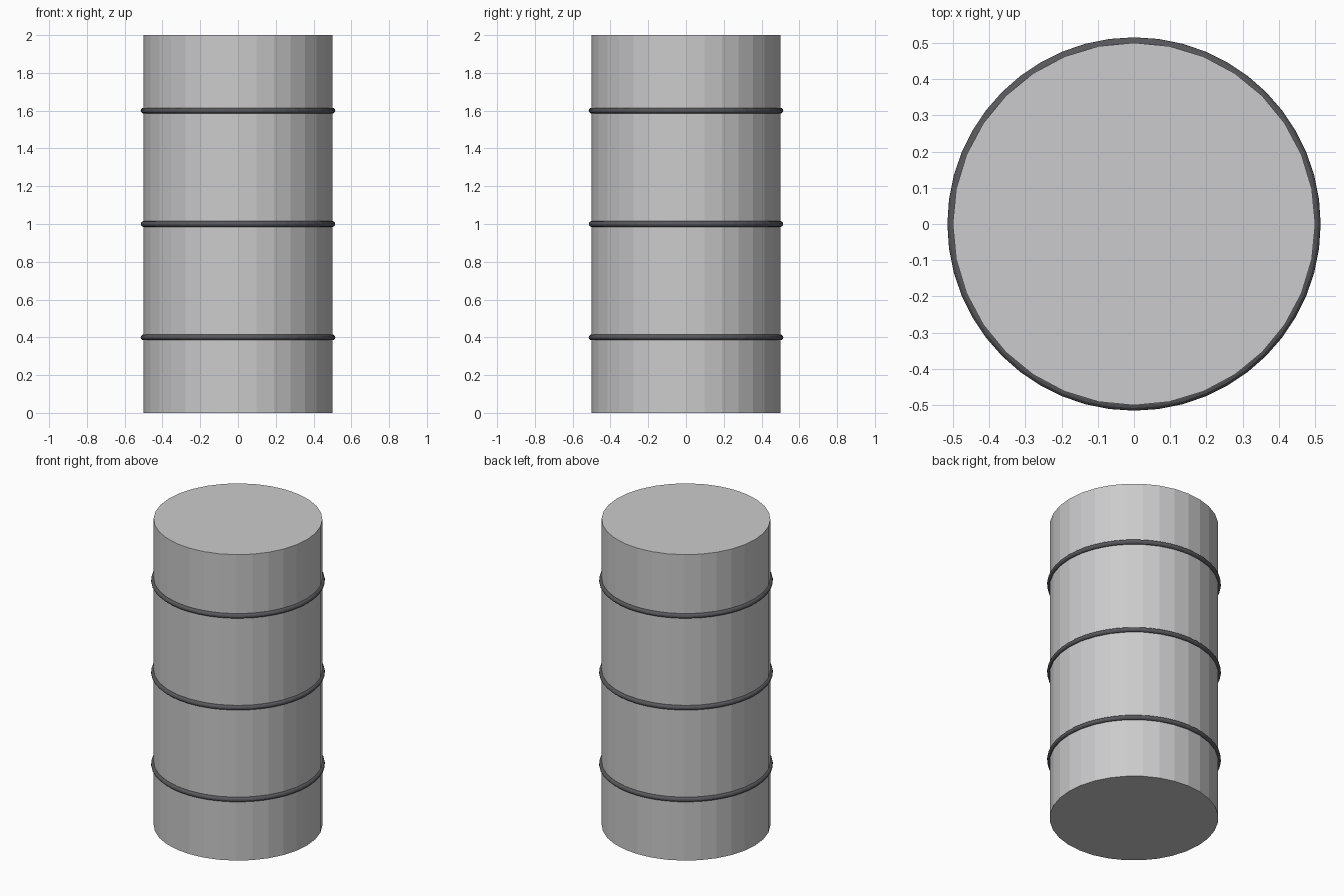
import bpy

cube = bpy.data.objects.get("Cube")
if cube:
    bpy.data.objects.remove(cube, do_unlink=True)


def make_material(name, colour):
    mat = bpy.data.materials.new(name)
    mat.use_nodes = True
    mat.diffuse_color = colour
    mat.node_tree.nodes["Principled BSDF"].inputs["Base Color"].default_value = colour
    return mat


def finish(name, mat):
    obj = bpy.context.object
    obj.name = obj.data.name = name
    obj.data.materials.append(mat)
    return obj


light_metal = make_material("light grey metal", (0.6, 0.6, 0.61, 1))
dark_metal = make_material("dark grey metal", (0.1, 0.1, 0.11, 1))

RADIUS, HEIGHT = 0.5, 2.0

# Faceted drum body with flat closed ends
bpy.ops.mesh.primitive_cylinder_add(vertices=32, radius=RADIUS, depth=HEIGHT,
                                    location=(0, 0, HEIGHT / 2))
finish("drum_body", light_metal)

# Thin hoops around the drum
for label, z in (("lower", 0.4), ("middle", 1.0), ("upper", 1.6)):
    bpy.ops.mesh.primitive_torus_add(major_radius=RADIUS, minor_radius=0.015,
                                     major_segments=48, minor_segments=12,
                                     location=(0, 0, z))
    finish(label + "_hoop", dark_metal)
